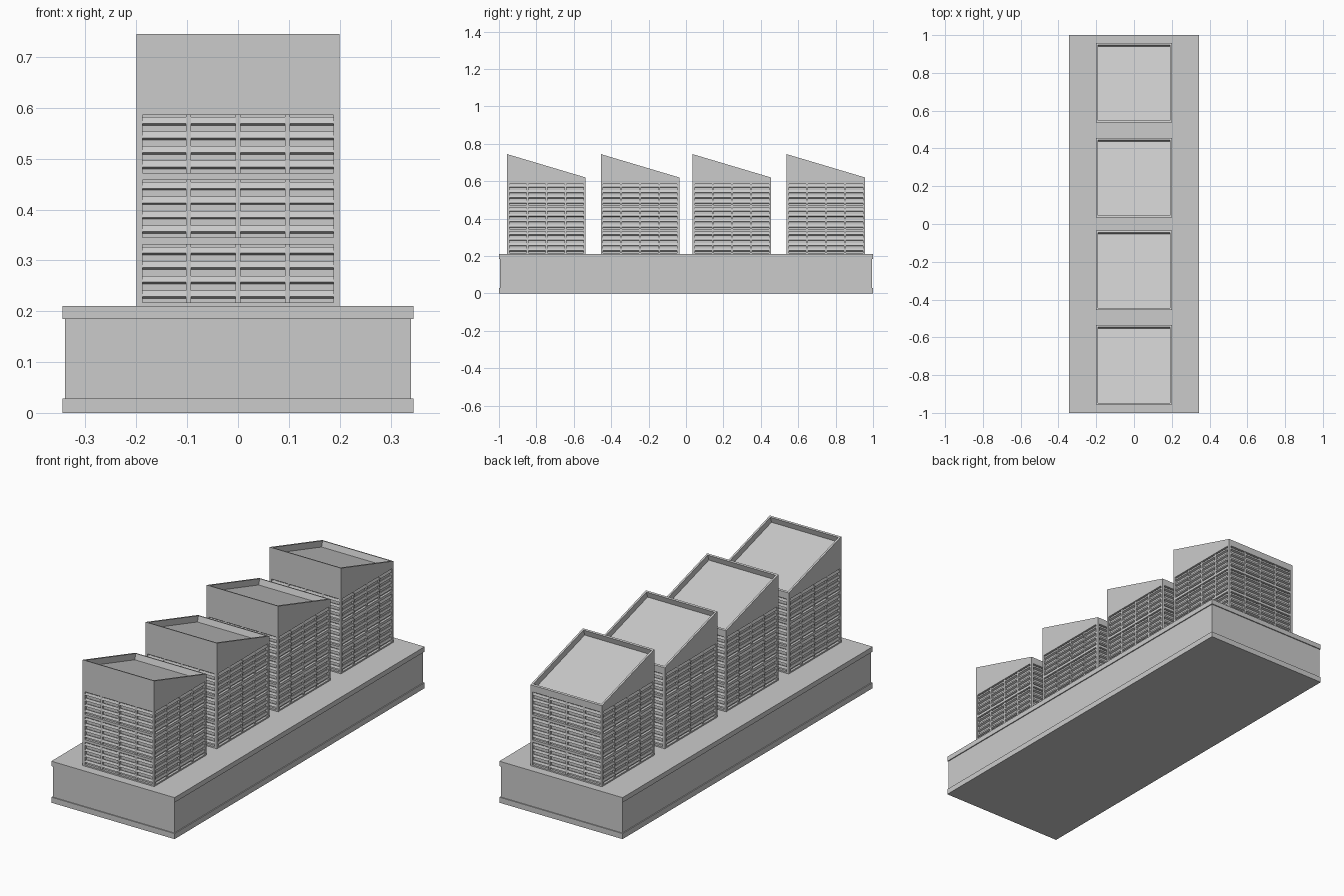
import bpy, bmesh
from math import radians, atan2
from mathutils import Matrix, Vector

cube = bpy.data.objects.get("Cube")
if cube:
    bpy.data.objects.remove(cube, do_unlink=True)

# Single concrete grey
grey = bpy.data.materials.new("concrete_grey")
grey.use_nodes = True
grey.diffuse_color = (0.6, 0.6, 0.6, 1)
grey.node_tree.nodes["Principled BSDF"].inputs["Base Color"].default_value = (0.6, 0.6, 0.6, 1)


def add_box(bm, center, size, tilt=0.0, frame=Matrix.Identity(4)):
    m = (frame @ Matrix.Translation(center) @ Matrix.Rotation(tilt, 4, "X")
         @ Matrix.Diagonal((*size, 1)))
    return bmesh.ops.create_cube(bm, size=1, matrix=m)["verts"]


def finish(bm, name, y=0.0):
    bmesh.ops.recalc_face_normals(bm, faces=bm.faces)
    mesh = bpy.data.meshes.new(name)
    bm.to_mesh(mesh)
    bm.free()
    mesh.materials.append(grey)
    obj = bpy.data.objects.new(name, mesh)
    obj.location.y = y
    bpy.context.collection.objects.link(obj)
    return obj


# Podium: wall with projecting lower and upper ledges
for name, w, length, z0, z1 in (("podium_foot", 0.69, 2.0, 0, 0.028),
                                ("podium_wall", 0.68, 1.99, 0.028, 0.185),
                                ("podium_slab", 0.69, 2.0, 0.185, 0.21)):
    bm = bmesh.new()
    add_box(bm, (0, 0, (z0 + z1) / 2), (w, length, z1 - z0))
    finish(bm, name)

HX, HY = 0.20, 0.21          # tower half sizes
BASE, EAVE, RIDGE = 0.21, 0.62, 0.745
RECESS = 0.012
FLOORS = [0.217 + i * 0.1275 for i in range(3)]
FLOOR_H = 0.114
CROWN = FLOORS[-1] + FLOOR_H


def tower_crown():
    # Wedge top with a sunken roof inside a thin parapet
    bm = bmesh.new()
    verts = add_box(bm, (0, 0, (CROWN + EAVE) / 2), (HX * 2, HY * 2, EAVE - CROWN))
    for v in verts:
        if v.co.z > (CROWN + EAVE) / 2 and v.co.y < 0:
            v.co.z = RIDGE
    bm.normal_update()
    roof = max(bm.faces, key=lambda f: f.calc_center_median().z)
    bmesh.ops.inset_individual(bm, faces=[roof], thickness=0.014)
    bm.normal_update()
    normal = roof.normal.copy()
    sunk = bmesh.ops.extrude_discrete_faces(bm, faces=[roof])["faces"][0]
    bmesh.ops.translate(bm, verts=sunk.verts, vec=normal * -0.03)
    return bm


def tower_walls():
    # Recessed core with flush floor bands and corner posts
    bm = bmesh.new()
    add_box(bm, (0, 0, (BASE + CROWN) / 2),
            ((HX - RECESS) * 2, (HY - RECESS) * 2, CROWN - BASE))
    levels = [BASE] + [z for f in FLOORS for z in (f, f + FLOOR_H)]
    for lo, hi in zip(levels[0:-1:2], levels[1::2]):
        add_box(bm, (0, 0, (lo + hi) / 2), (HX * 2, HY * 2, hi - lo))
    for sx in (-1, 1):
        for sy in (-1, 1):
            add_box(bm, (sx * (HX - 0.006), sy * (HY - 0.006), (BASE + CROWN) / 2),
                    (0.012, 0.012, CROWN - BASE))
    return bm


def tower_louvres():
    # Four bays of four tilted slats per floor, on each of the four sides
    bm = bmesh.new()
    for side in range(4):
        half, out = (HX, HY) if side % 2 == 0 else (HY, HX)
        frame = Matrix.Rotation(radians(90 * side), 4, "Z")
        bay = (half - 0.006) * 2 / 4
        for z in FLOORS:
            for i in range(3):
                add_box(bm, ((i - 1) * bay, -out + 0.009, z + FLOOR_H / 2),
                        (0.010, 0.012, FLOOR_H), frame=frame)
            for i in range(4):
                for k in range(4):
                    add_box(bm, ((i - 1.5) * bay, -out + 0.0085, z + 0.016 + k * 0.0285),
                            (bay - 0.010, 0.011, 0.013), radians(-20), frame)
    return bm


# Four identical towers in a row
for n, y in enumerate((-0.746, -0.245, 0.245, 0.748), 1):
    finish(tower_crown(), f"tower_{n}_crown", y)
    finish(tower_walls(), f"tower_{n}_walls", y)
    finish(tower_louvres(), f"tower_{n}_louvres", y)
